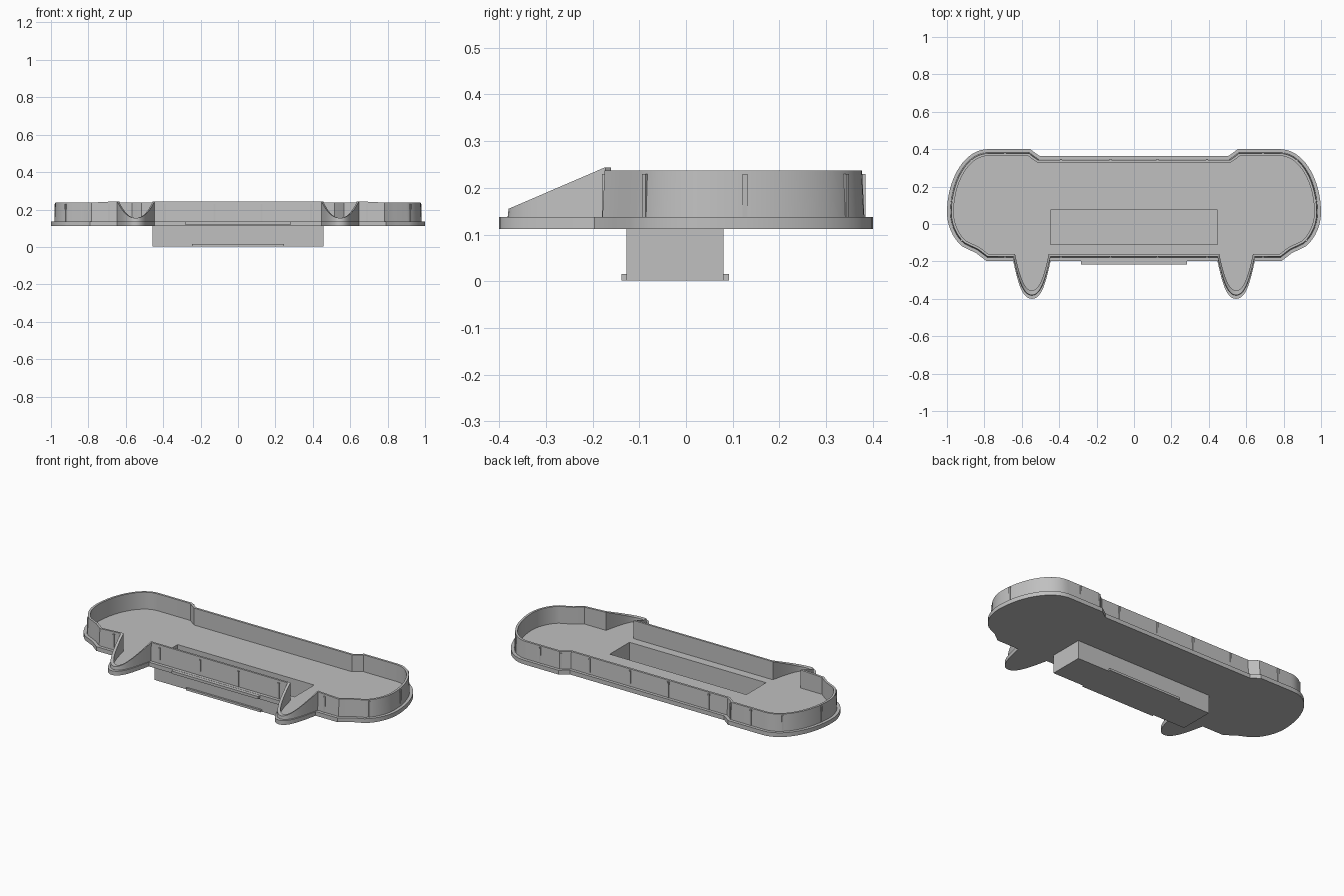
import bpy, bmesh, math
from mathutils import Vector, Matrix
from mathutils.geometry import interpolate_bezier, intersect_point_line

cube = bpy.data.objects.get("Cube")
if cube:
    bpy.data.objects.remove(cube, do_unlink=True)

grey = bpy.data.materials.new("plain grey")
grey.use_nodes = True
grey.diffuse_color = (0.53, 0.53, 0.53, 1)
grey.node_tree.nodes["Principled BSDF"].inputs["Base Color"].default_value = (0.53, 0.53, 0.53, 1)

BOTTOM, FLOOR, RIM = 0.112, 0.137, 0.237


def add_object(name, bm):
    bmesh.ops.recalc_face_normals(bm, faces=bm.faces)
    mesh = bpy.data.meshes.new(name)
    bm.to_mesh(mesh)
    bm.free()
    mesh.materials.append(grey)
    ob = bpy.data.objects.new(name, mesh)
    bpy.context.collection.objects.link(ob)
    return ob


def skin(name, rings):
    """Join equal rings of points and cap both ends."""
    bm = bmesh.new()
    loops = [[bm.verts.new(p) for p in ring] for ring in rings]
    n = len(loops[0])
    for a, b in zip(loops, loops[1:]):
        for i in range(n):
            j = (i + 1) % n
            bm.faces.new((a[i], a[j], b[j], b[i]))
    bm.faces.new(loops[0])
    bm.faces.new(loops[-1])
    return add_object(name, bm)


def rect(x, y0, y1, z):
    return [(-x, y0, z), (x, y0, z), (x, y1, z), (-x, y1, z)]


def block(name, x, y0, y1, z0, z1):
    return skin(name, [rect(x, y0, y1, z0), rect(x, y0, y1, z1)])


def bezier(a, b, c, d, n=12):
    return [Vector(p[:2]) for p in interpolate_bezier(*(Vector(p) for p in (a, b, c, d)), n)]


def inset(path, d):
    """Move an open clockwise path inwards by a mitred distance."""
    out = []
    for i, p in enumerate(path):
        before = path[i - 1] if i else p - Vector((1, 0))
        after = path[i + 1] if i + 1 < len(path) else p - Vector((1, 0))
        e1, e2 = (p - before).normalized(), (after - p).normalized()
        n1, n2 = Vector((e1.y, -e1.x)), Vector((e2.y, -e2.x))
        n = (n1 + n2).normalized()
        out.append(p + n * d / n.dot(n1))
    return out


# Rounded end of the left half, clockwise from the back to the front
PROW = 0.546
body = [Vector(p) for p in ((0.505, 0.364), (0.525, 0.378), (0.555, 0.4))]
body += bezier((0.78, 0.4), (0.91, 0.4), (1, 0.235), (1, 0.06), 18)
body += bezier((1, 0.06), (1, -0.01), (0.965, -0.085), (0.915, -0.122), 8)[1:]
body += [Vector((0.845, -0.155)), Vector((0.79, -0.197))]


def contour(d, half_width, root, tip, blunt):
    """Closed outline: inset body, pointed prow, and their mirror image."""
    nose = bezier((PROW + half_width, root), (PROW + half_width * 0.75, root * 0.45 + tip * 0.55),
                  (PROW + blunt, tip), (PROW, tip))
    half = inset(body, d) + nose
    half += [Vector((2 * PROW - p.x, p.y)) for p in reversed(nose[:-1])]
    return half + [Vector((-p.x, p.y)) for p in reversed(half)]


outline = contour(0, 0.1, -0.197, -0.4, 0.055)
wall_foot = contour(0.018, 0.1, -0.178, -0.382, 0.05)
wall_top = contour(0.023, 0.1, -0.173, -0.38, 0.048)
wall_in = contour(0.036, 0.09, -0.161, -0.356, 0.042)


# The wall slopes down along each pointed prow
def wall_height(p):
    if abs(abs(p.x) - PROW) < 0.101 and p.y < -0.15:
        return 0.155 + 0.43 * (p.y + 0.38)
    return RIM


def level(loop, z):
    return [(p.x, p.y, z) for p in loop]


tops = [wall_height(p) for p in wall_top]
tray = skin("tray", [
    level(outline, BOTTOM), level(outline, FLOOR), level(wall_foot, FLOOR),
    [(p.x, p.y, z) for p, z in zip(wall_top, tops)],
    [(p.x, p.y, z) for p, z in zip(wall_in, tops)],
    level(wall_in, FLOOR)])

# Opening in the floor above the pit
cutter = block("pit_cutter", 0.447, -0.11, 0.074, 0.05, 0.2)
cutter.hide_render = True
cut = tray.modifiers.new("pit opening", "BOOLEAN")
cut.operation, cut.solver, cut.object = "DIFFERENCE", "EXACT", cutter
bpy.context.view_layer.objects.active = tray
tray.select_set(True)
bpy.ops.object.modifier_apply(modifier=cut.name)
bpy.data.objects.remove(cutter, do_unlink=True)
bpy.ops.object.shade_smooth_by_angle(angle=math.radians(25))

# Sunken pit
skin("pit", [
    rect(0.457, -0.127, 0.08, 0.002), rect(0.457, -0.127, 0.08, BOTTOM),
    rect(0.447, -0.11, 0.074, BOTTOM), rect(0.447, -0.11, 0.074, 0.012)])

# Ledges at the foot of the pit and on the front flange
block("pit_front_ledge", 0.245, -0.138, -0.126, 0.002, 0.015)
block("pit_back_ledge", 0.245, 0.079, 0.092, 0.002, 0.015)
block("front_ledge", 0.283, -0.217, -0.19, BOTTOM + 0.008, FLOOR - 0.001)

# Narrow upright ribs on the outside of the wall
bm = bmesh.new()
spots = [(0.125, 0.34), (0.39, 0.34), (0.555, 0.375), (0.69, 0.375), (0.875, 0.345),
         (0.97, 0.125), (0.925, -0.09), (0.69, -0.17), (0.39, -0.17), (0.125, -0.17)]
segments = list(zip(wall_top, wall_top[1:] + wall_top[:1]))
for x, y in spots:
    for side in (-1, 1):
        spot = Vector((side * x, y))
        hits = []
        for a, b in segments:
            q, t = intersect_point_line(spot, a, b)
            q = a + (b - a) * min(max(t, 0), 1)
            hits.append(((q - spot).length, q, b - a))
        _, q, along = min(hits, key=lambda h: h[0])
        bmesh.ops.create_cube(bm, size=1, matrix=(
            Matrix.Translation((q.x, q.y, (FLOOR + 0.23) / 2))
            @ Matrix.Rotation(math.atan2(along.y, along.x), 4, "Z")
            @ Matrix.Diagonal((0.01, 0.014, 0.23 - FLOOR, 1))))
add_object("wall_ribs", bm)
